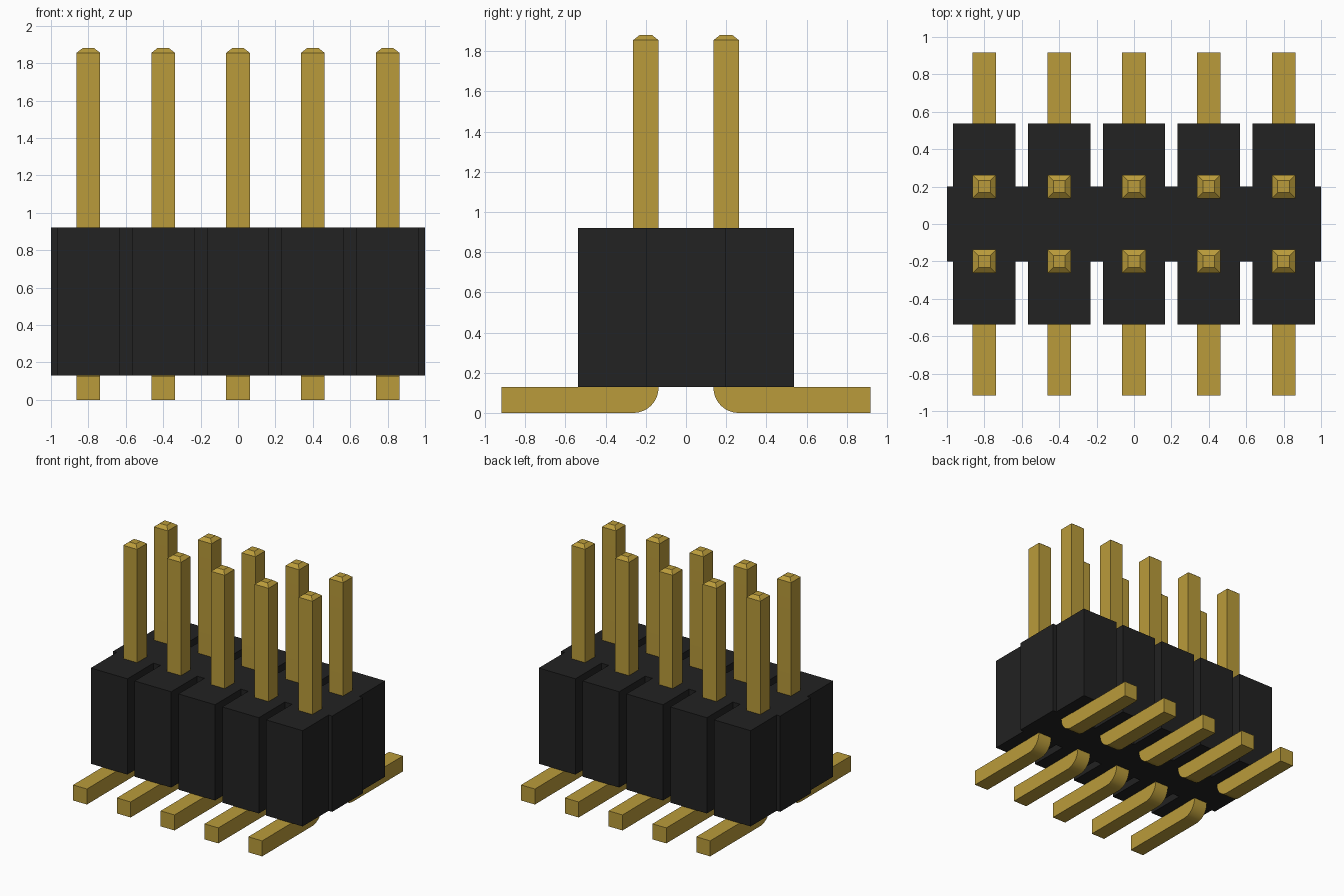
import bpy, bmesh, math
from mathutils import Vector

cube = bpy.data.objects.get("Cube")
if cube:
    bpy.data.objects.remove(cube, do_unlink=True)


def material(name, color):
    m = bpy.data.materials.new(name)
    m.use_nodes = True
    m.diffuse_color = color
    bsdf = m.node_tree.nodes["Principled BSDF"]
    bsdf.inputs["Base Color"].default_value = color
    bsdf.inputs["Roughness"].default_value = 0.5
    return m


BLACK = material("black plastic", (0.016, 0.016, 0.016, 1))
GOLD = material("gold metal", (0.49, 0.33, 0.043, 1))


def prism(bm, points, offset):
    """Extrude a closed outline along an offset vector."""
    face = bm.faces.new([bm.verts.new(p) for p in points])
    out = bmesh.ops.extrude_face_region(bm, geom=[face])
    verts = [v for v in out["geom"] if isinstance(v, bmesh.types.BMVert)]
    bmesh.ops.translate(bm, verts=verts, vec=offset)
    bmesh.ops.recalc_face_normals(bm, faces=bm.faces[:])


def add_object(name, bm, mat):
    mesh = bpy.data.meshes.new(name)
    bm.to_mesh(mesh)
    bm.free()
    mesh.materials.append(mat)
    ob = bpy.data.objects.new(name, mesh)
    bpy.context.collection.objects.link(ob)
    return ob


PITCH, COUNT = 0.4, 5
columns = [(i - (COUNT - 1) / 2) * PITCH for i in range(COUNT)]
BASE, TOP = 0.13, 0.92           # housing height range
BLOCK, DEPTH, CORE = 0.167, 0.538, 0.2

# Housing: notched outline, front edge then the same edge turned half round
edge = [(-1.0, -CORE)]
for x in columns:
    edge += [(x - BLOCK, -CORE), (x - BLOCK, -DEPTH),
             (x + BLOCK, -DEPTH), (x + BLOCK, -CORE)]
edge.append((1.0, -CORE))
outline = edge + [(-x, -y) for x, y in edge]
bm = bmesh.new()
prism(bm, [(x, y, BASE) for x, y in outline], (0, 0, TOP - BASE))
add_object("housing", bm, BLACK)

# Pins: upright post, rounded heel and outward foot, with a chamfered tip
HALF, ROW, REACH = 0.063, 0.2, 0.918
SHOULDER, TIP, RADIUS = 1.855, 1.88, 0.125
INNER, OUTER = ROW - HALF, ROW + HALF


def pin(name, x, side):
    arc = [(INNER + RADIUS * (1 - math.cos(a)), RADIUS * (1 - math.sin(a)))
           for a in (math.pi / 2 * k / 12 for k in range(13))]
    profile = arc + [(REACH, 0), (REACH, 0.128), (OUTER, 0.128),
                     (OUTER, SHOULDER), (INNER, SHOULDER)]
    bm = bmesh.new()
    prism(bm, [(x - HALF, side * y, z) for y, z in profile], (2 * HALF, 0, 0))
    # Chamfered tip
    top = max(bm.faces, key=lambda f: f.calc_center_median().z)
    centre = top.calc_center_median()
    tip = bmesh.ops.extrude_discrete_faces(bm, faces=[top])["faces"][0]
    for v in tip.verts:
        v.co = centre + (v.co - centre) * 0.5 + Vector((0, 0, TIP - SHOULDER))
    return add_object(name, bm, GOLD)


pins = []
for label, side in (("front", -1), ("back", 1)):
    for i, x in enumerate(columns):
        pins.append(pin(f"{label}_pin_{i + 1}", x, side))

# Smooth the rounded heels, keep the other edges crisp
bpy.ops.object.select_all(action="DESELECT")
for ob in pins:
    ob.select_set(True)
bpy.context.view_layer.objects.active = pins[0]
bpy.ops.object.shade_smooth_by_angle(angle=math.radians(20))
